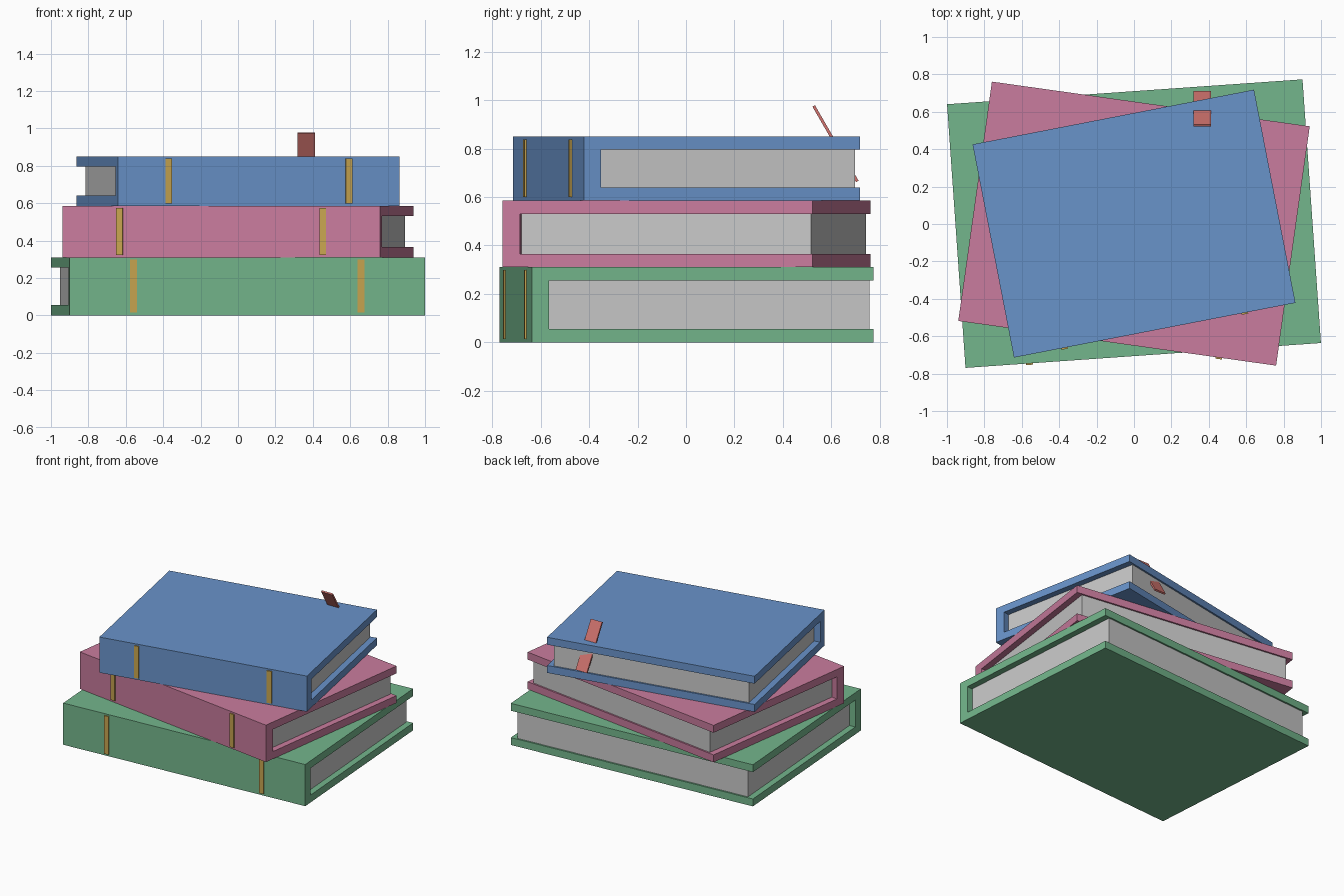
import bpy
import bmesh
from math import radians
from mathutils import Matrix

cube = bpy.data.objects.get("Cube")
if cube:
    bpy.data.objects.remove(cube, do_unlink=True)


def material(name, r, g, b):
    m = bpy.data.materials.new(name)
    m.use_nodes = True
    m.diffuse_color = (r, g, b, 1)
    m.node_tree.nodes["Principled BSDF"].inputs["Base Color"].default_value = (r, g, b, 1)
    return m


green = material("cover green", 0.174, 0.468, 0.262)
pink = material("cover pink", 0.591, 0.202, 0.342)
blue = material("cover blue", 0.141, 0.292, 0.591)
paper = material("paper grey", 0.58, 0.58, 0.58)
gold = material("band gold", 0.578, 0.376, 0.08)
red = material("ribbon red", 0.631, 0.171, 0.156)


def add_object(name, bm, mat, matrix):
    bmesh.ops.recalc_face_normals(bm, faces=bm.faces)
    mesh = bpy.data.meshes.new(name)
    bm.to_mesh(mesh)
    bm.free()
    mesh.materials.append(mat)
    obj = bpy.data.objects.new(name, mesh)
    obj.matrix_world = matrix
    bpy.context.collection.objects.link(obj)
    return obj


def add_box(name, low, high, mat, matrix):
    bm = bmesh.new()
    size = [h - l for l, h in zip(low, high)]
    centre = [(h + l) / 2 for l, h in zip(low, high)]
    bmesh.ops.create_cube(bm, size=1, matrix=Matrix.Translation(centre) @ Matrix.Diagonal((*size, 1)))
    return add_object(name, bm, mat, matrix)


def add_cover(name, length, depth, height, board, spine, mat, matrix):
    # C-shaped section (boards and spine) extruded along the spine
    x, y = length / 2, depth / 2
    section = [(-y, 0), (y, 0), (y, board), (spine - y, board),
               (spine - y, height - board), (y, height - board), (y, height), (-y, height)]
    bm = bmesh.new()
    face = bm.faces.new([bm.verts.new((-x, py, pz)) for py, pz in section])
    extruded = bmesh.ops.extrude_face_region(bm, geom=[face], use_keep_orig=True)["geom"]
    moved = [v for v in extruded if isinstance(v, bmesh.types.BMVert)]
    bmesh.ops.translate(bm, verts=moved, vec=(length, 0, 0))
    return add_object(name, bm, mat, matrix)


def add_book(prefix, length, depth, base, height, angle, mat):
    board, spine = 0.055, 0.072
    x, y = length / 2, depth / 2
    place = Matrix.Translation((0, 0.002, base)) @ Matrix.Rotation(radians(angle), 4, "Z")
    add_cover(prefix + "_cover", length, depth, height, board, spine, mat, place)
    # Page block, set in from the board edges
    add_box(prefix + "_pages", (0.046 - x, spine - y, board),
            (x - 0.046, y - 0.012, height - board), paper, place)
    # Raised bands on the spine
    for side, label in ((-1, "right"), (1, "left")):
        u = side * 0.32 * length
        add_box(f"{prefix}_spine_band_{label}", (u - 0.018, -y - 0.008, 0.014),
                (u + 0.018, 0.01 - y, height - 0.012), gold, place)


# Stack of three books, bottom to top
add_book("lower_book", 1.905, 1.413, 0, 0.31, 4, green)
add_book("middle_book", 1.716, 1.292, 0.31, 0.275, -8, pink)
add_book("upper_book", 1.533, 1.161, 0.585, 0.265, 11, blue)

# Slanted bookmark passing through the upper book
tilt = Matrix.Translation((0.365, 0.617, 0.82)) @ Matrix.Rotation(radians(30), 4, "X")
add_box("bookmark", (-0.046, -0.006, -0.18), (0.046, 0.006, 0.18), red, tilt)
